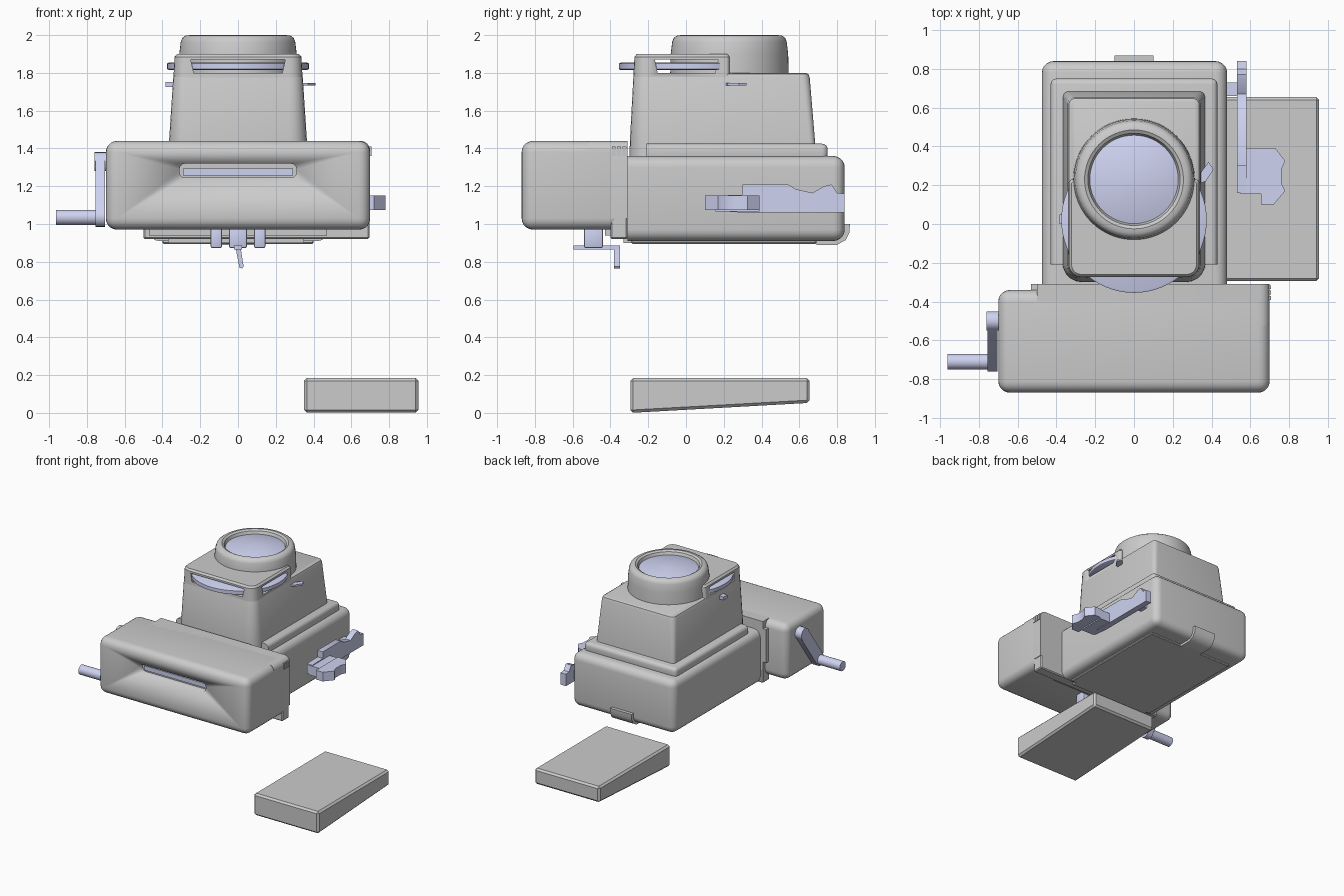
import bpy, bmesh
from math import sin, cos, pi, radians, atan2
from mathutils import Vector

if "Cube" in bpy.data.objects:
    bpy.data.objects.remove(bpy.data.objects["Cube"])

accent = bpy.data.materials.new("accent")
accent.diffuse_color = (0.62, 0.65, 0.88, 1)
accent.use_nodes = True
accent.node_tree.nodes["Principled BSDF"].inputs["Base Color"].default_value = accent.diffuse_color


def finish(name, bm, mat=None):
    bmesh.ops.recalc_face_normals(bm, faces=bm.faces)
    me = bpy.data.meshes.new(name)
    bm.to_mesh(me)
    bm.free()
    ob = bpy.data.objects.new(name, me)
    bpy.context.collection.objects.link(ob)
    if mat:
        me.materials.append(mat)
    bpy.ops.object.select_all(action='DESELECT')
    ob.select_set(True)
    bpy.context.view_layer.objects.active = ob
    bpy.ops.object.shade_smooth_by_angle(angle=radians(35))
    return ob


def box(name, x, y, z, bevel=0, seg=4, mat=None, keep=None):
    """Box from ranges; edges for which keep(midpoint) is true stay sharp."""
    bm = bmesh.new()
    bmesh.ops.create_cube(bm, size=1)
    for v in bm.verts:
        v.co = Vector([r[0] if c < 0 else r[1] for c, r in zip(v.co, (x, y, z))])
    if bevel:
        edges = [e for e in bm.edges
                 if not (keep and keep((e.verts[0].co + e.verts[1].co) / 2))]
        bmesh.ops.bevel(bm, geom=edges, offset=bevel, segments=seg, profile=0.5,
                        affect='EDGES', clamp_overlap=True)
    return finish(name, bm, mat)


def loft(name, loops, mat=None):
    """Skin a stack of equal-length closed loops and cap the ends."""
    bm = bmesh.new()
    rings = [[bm.verts.new(p) for p in l] for l in loops]
    n = len(rings[0])
    for a, b in zip(rings, rings[1:]):
        for i in range(n):
            bm.faces.new((a[i], a[(i + 1) % n], b[(i + 1) % n], b[i]))
    bm.faces.new(rings[0])
    bm.faces.new(rings[-1])
    return finish(name, bm, mat)


def prism(name, pts, axis, a, b, mat=None):
    put = {'X': lambda u, v, t: (t, u, v), 'Y': lambda u, v, t: (u, t, v),
           'Z': lambda u, v, t: (u, v, t)}[axis]
    return loft(name, [[put(u, v, t) for u, v in pts] for t in (a, b)], mat)


def circle(u, v, r, n=24):
    return [(u + r * cos(2 * pi * i / n), v + r * sin(2 * pi * i / n)) for i in range(n)]


def lathe(name, cx, cy, profile, mat=None, n=64):
    return loft(name, [[(x, y, z) for x, y in circle(cx, cy, r, n)] for r, z in profile], mat)


def plan(x, y0, y1, z, rf, rb, seg=5):
    """Rounded rectangle with separate front and back corner radii."""
    pts = []
    for cx, cy, r, a in ((x - rb, y1 - rb, rb, 0), (rb - x, y1 - rb, rb, 90),
                         (rf - x, y0 + rf, rf, 180), (x - rf, y0 + rf, rf, 270)):
        for i in range(seg + 1):
            t = radians(a + 90 * i / seg)
            pts.append((cx + r * cos(t), cy + r * sin(t), z))
    return pts


def cut(ob, *cutters):
    for c in cutters:
        m = ob.modifiers.new("cut", 'BOOLEAN')
        m.operation, m.solver, m.object = 'DIFFERENCE', 'EXACT', c
        bpy.ops.object.select_all(action='DESELECT')
        bpy.context.view_layer.objects.active = ob
        ob.select_set(True)
        bpy.ops.object.modifier_apply(modifier=m.name)
        bpy.data.objects.remove(c)


# Film box across the front, with its slot
film_box = box("film_box", (-.70, .70), (-.87, -.34), (.97, 1.44), .06, 5)
cut(film_box, box("slot_cutter", (-.31, .31), (-.95, -.825), (1.245, 1.32), .03, 3,
                  keep=lambda m: abs(m.y + .8875) > .03))
box("slot_window", (-.29, .29), (-.835, -.80), (1.258, 1.295), mat=accent)
box("film_box_back", (-.50, .70), (-.52, -.31), (1.03, 1.44), .05, 4,
    keep=lambda m: m.x < .6 or abs(m.y + .415) > .05 or m.z < 1.2)

# Adapter plate between film box and body
box("adapter_plate", (-.50, .695), (-.40, -.31), (.92, 1.39), .008, 1)
box("adapter_lip", (-.47, .47), (-.43, -.30), (.94, 1.0))
box("adapter_foot", (-.37, .35), (-.33, -.26), (.90, .95))
box("adapter_tab", (-.53, -.49), (-.345, -.31), (1.1, 1.38))
for i in range(3):
    box("latch_rib", (.69, .706), (-.392 + i * .028, -.372 + i * .028), (1.36, 1.41))

# Main body and stepped tier
box("main_body", (-.475, .48), (-.31, .84), (.91, 1.36), .06, 5,
    keep=lambda m: m.y < -.3)
box("body_tier", (-.43, .43), (-.21, .75), (1.33, 1.425), .03, 4,
    keep=lambda m: m.y < -.2)
box("bottom_panel", (-.40, .40), (-.29, .69), (.895, .93), .006, 1)
prism("back_hook", [(.69, .89), (.80, .89), (.845, .915), (.865, .955), (.868, 1.0),
                    (.835, 1.0), (.835, .96), (.80, .92), (.69, .92)], 'X', -.10, .10)

# Tapered housing and raised front deck
loft("tapered_housing", [plan(.37, -.30, .69, 1.34, .10, .03),
                         plan(.365, -.297, .683, 1.44, .09, .03),
                         plan(.343, -.279, .655, 1.775, .07, .04),
                         plan(.336, -.272, .648, 1.793, .065, .035),
                         plan(.322, -.258, .634, 1.80, .05, .025)])
deck = loft("raised_deck", [plan(.342, -.279, .23, 1.77, .07, .02),
                            plan(.336, -.273, .23, 1.885, .065, .02),
                            plan(.322, -.26, .22, 1.90, .05, .015)])
cut(deck,
    prism("front_cutter", [(-.235, 1.80), (.235, 1.80), (.25, 1.87), (-.25, 1.87)], 'Y', -.5, .1),
    prism("side_cutter", [(-.15, 1.80), (.155, 1.80), (.17, 1.87), (-.165, 1.87)], 'X', -.5, .5))

# Control disc showing through the slots
lathe("control_disc", 0, .02, [(.365, 1.815), (.375, 1.82), (.375, 1.85), (.365, 1.855)], accent)
lathe("disc_axle", 0, .02, [(.04, 1.78), (.04, 1.82)], accent, 16)

# Lens collar and glass
lathe("lens_collar", 0, .23, [(.314, 1.78), (.311, 1.90), (.303, 1.965), (.295, 1.985),
                              (.278, 1.997), (.255, 2.0), (.238, 1.99), (.228, 1.965)])
lathe("lens_glass", 0, .23, [(.228, 1.96), (.228, 1.967), (.18, 1.98), (.12, 1.99),
                             (.06, 1.998), (.015, 2.0)], accent)

# Small side levers on the housing
prism("side_lever", [(.31, .20), (.37, .22), (.41, .28), (.385, .32), (.34, .26), (.31, .25)],
      'Z', 1.733, 1.747, accent)
box("left_pin", (-.385, -.33), (.0, .05), (1.725, 1.753), mat=accent)

# Winding crank on the left: arm is a capsule between hub and handle
hub, grip = (-.50, 1.33), (-.71, 1.035)
a0 = atan2(hub[1] - grip[1], hub[0] - grip[0])
arm = []
for (cy, cz), start in ((hub, a0 - pi / 2), (grip, a0 + pi / 2)):
    arm += [(cy + .05 * cos(start + pi * i / 10), cz + .05 * sin(start + pi * i / 10))
            for i in range(11)]
prism("crank_arm", arm, 'X', -.755, -.705, accent)
prism("crank_hub", circle(*hub, .05), 'X', -.76, -.66, accent)
prism("crank_handle", circle(*grip, .04), 'X', -.963, -.73, accent)

# Right-hand bracket with claw
prism("bracket_bar", [(.30, 1.155), (.16, 1.15), (.16, 1.07), (.30, 1.06), (.84, 1.06),
                      (.84, 1.16), (.80, 1.165), (.77, 1.21), (.73, 1.20), (.67, 1.165),
                      (.58, 1.185), (.54, 1.21), (.30, 1.21)], 'X', .53, .58, accent)
box("bracket_arm", (.55, .67), (.155, .39), (1.065, 1.145), mat=accent)
prism("bracket_claw", [(.655, .10), (.72, .10), (.78, .17), (.76, .21), (.76, .28),
                       (.78, .325), (.73, .39), (.655, .39)], 'Z', 1.075, 1.152, accent)
box("bracket_pivot", (.46, .55), (.66, .73), (1.08, 1.15), mat=accent)

# Clips and release lever under the film box
for x, w in ((-.115, .03), (0, .048), (.115, .03)):
    box("bottom_clip", (x - w, x + w), (-.54, -.44), (.872, .99), .01, 2, accent)
box("release_plate", (-.02, .02), (-.595, -.35), (.866, .885), mat=accent)
prism("release_lever", [(-.015, .885), (.012, .885), (.03, .775), (.022, .765), (.008, .768)],
      'Y', -.38, -.35, accent)

# Separate wedge-shaped block
wedge = box("wedge_block", (.35, .955), (-.295, .655), (0, .185), .015, 1)
for v in wedge.data.vertices:
    if v.co.z < .09:
        v.co.z += .053 * (v.co.y + .295) / .95
